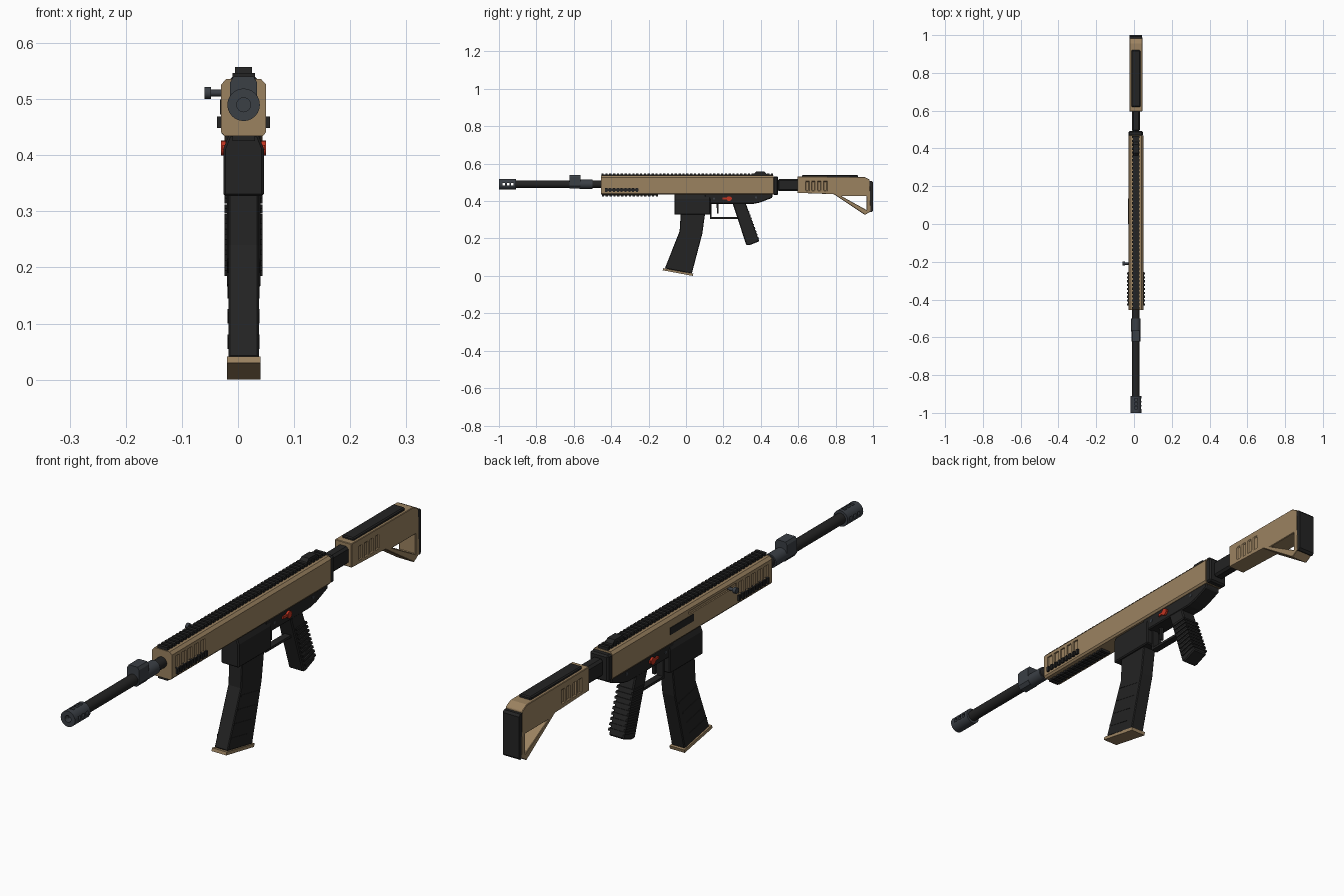
import bpy, bmesh, math
from mathutils import Matrix, Vector

cube = bpy.data.objects.get("Cube")
if cube:
    bpy.data.objects.remove(cube, do_unlink=True)

CX = 0.01   # centre plane of the body
AXIS = 0.49  # barrel height


def material(name, rgb):
    m = bpy.data.materials.new(name)
    m.use_nodes = True
    m.diffuse_color = (*rgb, 1)
    node = next(n for n in m.node_tree.nodes if n.type == 'BSDF_PRINCIPLED')
    node.inputs["Base Color"].default_value = (*rgb, 1)
    node.inputs["Roughness"].default_value = 0.7
    return m


TAN = material("tan", (0.33, 0.225, 0.118))
BLACK = material("black polymer", (0.017, 0.017, 0.017))
STEEL = material("blue grey steel", (0.043, 0.05, 0.06))
RED = material("red", (0.55, 0.035, 0.015))


def finish(name, bm, mat, bevel=0):
    bmesh.ops.recalc_face_normals(bm, faces=bm.faces)
    me = bpy.data.meshes.new(name)
    bm.to_mesh(me)
    bm.free()
    me.materials.append(mat)
    ob = bpy.data.objects.new(name, me)
    bpy.context.collection.objects.link(ob)
    if bevel:
        mod = ob.modifiers.new("bevel", 'BEVEL')
        mod.width, mod.segments = bevel, 1
        mod.limit_method, mod.angle_limit = 'ANGLE', math.radians(30)
    return ob


def add_prism(bm, pts, a, b, axis):
    """Extrude a profile along x (points are y, z) or y (points are x, z)."""
    def place(p, t):
        return (t, p[0], p[1]) if axis == 'x' else (p[0], t, p[1])
    lo = [bm.verts.new(place(p, a)) for p in pts]
    hi = [bm.verts.new(place(p, b)) for p in pts]
    bm.faces.new(lo)
    bm.faces.new(hi)
    for i in range(len(pts)):
        j = (i + 1) % len(pts)
        bm.faces.new((lo[i], lo[j], hi[j], hi[i]))


def prism(name, pts, a, b, mat, axis='x', bevel=0):
    bm = bmesh.new()
    add_prism(bm, pts, a, b, axis)
    return finish(name, bm, mat, bevel)


def slab(name, pts, half, mat, bevel=0):
    return prism(name, pts, CX - half, CX + half, mat, 'x', bevel)


def rect(y0, y1, z0, z1):
    return [(y0, z0), (y1, z0), (y1, z1), (y0, z1)]


def boxes(name, items, mat, bevel=0):
    """One object from boxes given as x range, y range, z range."""
    bm = bmesh.new()
    for x0, x1, y0, y1, z0, z1 in items:
        add_prism(bm, rect(y0, y1, z0, z1), x0, x1, 'x')
    return finish(name, bm, mat, bevel)


def rod(name, radius, a, b, mat, axis='y', at=(CX, AXIS), sides=24):
    """Cylinder from a to b along y (at x, z) or along x (at y, z)."""
    ring = [(at[0] + radius * math.cos(math.tau * i / sides),
             at[1] + radius * math.sin(math.tau * i / sides)) for i in range(sides)]
    ob = prism(name, ring, a, b, mat, axis)
    bpy.ops.object.select_all(action='DESELECT')
    bpy.context.view_layer.objects.active = ob
    ob.select_set(True)
    bpy.ops.object.shade_smooth_by_angle(angle=math.radians(35))
    return ob


def cut(ob, cutter):
    mod = ob.modifiers.new("cut", 'BOOLEAN')
    mod.operation, mod.solver, mod.object = 'DIFFERENCE', 'EXACT', cutter
    with bpy.context.temp_override(object=ob, active_object=ob, selected_objects=[ob]):
        bpy.ops.object.modifier_apply(modifier=mod.name)
    bpy.data.objects.remove(cutter, do_unlink=True)


def side(s, near, far):
    """x range from near to far off the centre plane on side s."""
    return tuple(sorted((CX + s * near, CX + s * far)))


# Barrel group
rod("barrel", 0.02, -0.92, -0.4, BLACK)
rod("barrel_collar", 0.025, -0.57, -0.5, STEEL)
brake = rod("muzzle_brake", 0.029, -1, -0.91, STEEL)
cut(brake, rod("bore_cutter", 0.0125, -1.1, -0.925, STEEL))
cut(brake, boxes("port_cutter", [(-0.1, 0.1, y, y + 0.013, 0.483, 0.498)
                                 for y in (-0.98, -0.958, -0.936)], STEEL))
cut(brake, boxes("top_port_cutter", [(CX - 0.008, CX + 0.008, y, y + 0.013, AXIS, 0.6)
                                     for y in (-0.98, -0.958, -0.936)], STEEL))
block = [(0.018, 0.54), (0.024, 0.53), (0.024, 0.48), (0.014, 0.467)]
prism("gas_block", [(CX + x, z) for x, z in block] + [(CX - x, z) for x, z in block[::-1]],
      -0.622, -0.565, STEEL, 'y')

# Upper receiver with side slots
half = [(0.031, 0.536), (0.04, 0.526), (0.04, 0.441), (0.034, 0.434)]
upper = prism("upper_receiver",
              [(CX + x, z) for x, z in half] + [(CX - x, z) for x, z in half[::-1]],
              -0.455, 0.468, TAN, 'y')
slots = [(*side(s, 0.034, 0.06), y, y + 0.024, 0.468, 0.514)
         for s in (-1, 1) for y in [-0.434 + 0.0365 * i for i in range(5)]]
slots.append((*side(-1, 0.035, 0.06), -0.25, 0.025, 0.505, 0.517))
cut(upper, boxes("slot_cutter", slots, TAN))
boxes("ejection_port", [(*side(-1, 0.035, 0.042), 0.0, 0.135, 0.473, 0.499)], BLACK)

# Rails
boxes("top_rail_base", [(CX - 0.016, CX + 0.016, -0.45, 0.465, 0.53, 0.541)], BLACK)
boxes("top_rail_teeth", [(CX - 0.02, CX + 0.02, y, y + 0.012, 0.536, 0.547)
                         for y in [-0.452 + 0.0206 * i for i in range(45)]], BLACK)
boxes("bottom_rail", [(CX - 0.015, CX + 0.015, -0.45, -0.15, 0.43, 0.436)] +
      [(CX - 0.02, CX + 0.02, y, y + 0.012, 0.425, 0.436)
       for y in [-0.45 + 0.0206 * i for i in range(15)]], BLACK)
for s, label in ((-1, "right"), (1, "left")):
    boxes(label + "_side_rail", [(*side(s, 0.035, 0.042), -0.43, -0.255, 0.453, 0.466)] +
          [(*side(s, 0.036, 0.047), y, y + 0.011, 0.449, 0.469)
           for y in [-0.432 + 0.0206 * i for i in range(9)]], BLACK)

# Rear sight
slab("rear_sight", [(0.36, 0.543), (0.375, 0.557), (0.42, 0.557), (0.435, 0.543)], 0.015, BLACK)

# Charging handle
rod("charging_shaft", 0.006, -0.052, -0.02, STEEL, 'x', (-0.21, 0.511), 12)
rod("charging_knob", 0.011, -0.06, -0.048, STEEL, 'x', (-0.21, 0.511), 12)

# Rear plate, stock tube
boxes("rear_plate", [(CX - 0.039, CX + 0.037, 0.465, 0.493, 0.433, 0.531)], BLACK, 0.006)
boxes("stock_tube", [(CX - 0.021, CX + 0.021, 0.49, 0.62, 0.453, 0.517)], BLACK, 0.008)

# Stock with an open triangle and side grooves
stock = slab("stock", [(0.595, 0.531), (0.955, 0.529), (0.982, 0.515), (0.988, 0.345),
                       (0.957, 0.326), (0.79, 0.437), (0.595, 0.444)], 0.034, TAN)
cut(stock, slab("triangle_cutter", [(0.832, 0.426), (0.966, 0.426), (0.966, 0.352)], 0.2, TAN))
cut(stock, boxes("groove_cutter", [(*side(s, 0.03, 0.06), y, y + 0.017, 0.455, 0.505)
                                   for s in (-1, 1) for y in (0.64, 0.672, 0.704, 0.736)], TAN))
bev = stock.modifiers.new("bevel", 'BEVEL')
bev.width, bev.segments, bev.limit_method = 0.004, 1, 'ANGLE'
slab("cheek_pad", [(0.62, 0.525), (0.92, 0.525), (0.92, 0.54), (0.62, 0.54)], 0.024, BLACK, 0.004)
slab("butt_pad", [(0.98, 0.345), (0.992, 0.34), (1, 0.348), (1, 0.5), (0.993, 0.508),
                  (0.98, 0.508)], 0.033, BLACK)

# Lower receiver
slab("lower_receiver", [(0.1, 0.44), (0.1, 0.385), (0.36, 0.385), (0.395, 0.392),
                        (0.462, 0.418), (0.462, 0.44)], 0.032, BLACK, 0.004)
well = [(0.026, 0.437), (0.036, 0.412), (0.036, 0.327)]
prism("magazine_well", [(CX + x, z) for x, z in well] + [(CX - x, z) for x, z in well[::-1]],
      -0.062, 0.13, BLACK, 'y', 0.004)

# Magazine, side ribs and base
slab("magazine", [(-0.028, 0.34), (-0.034, 0.24), (-0.113, 0.04), (0.031, 0.012),
                  (0.087, 0.225), (0.103, 0.34)], 0.027, BLACK, 0.003)
bm = bmesh.new()
for i in range(4):
    y, z = -0.035 - 0.02 * i, 0.21 - 0.045 * i
    for s in (-1, 1):
        add_prism(bm, [(y, z), (y + 0.1, z - 0.02), (y + 0.1, z - 0.014), (y, z + 0.006)],
                  *side(s, 0.026, 0.0285), 'x')
finish("magazine_ribs", bm, BLACK)
slab("magazine_base", [(-0.122, 0.041), (-0.125, 0.03), (0.036, 0), (0.039, 0.012)], 0.03, TAN)

# Pistol grip with raised ribs
top_front, low_front = Vector((0.245, 0.4)), Vector((0.322, 0.166))
top_back, low_back = Vector((0.315, 0.4)), Vector((0.392, 0.185))
slab("grip", [top_front, low_front, (0.336, 0.163), low_back, top_back], 0.03, BLACK, 0.004)
bm = bmesh.new()
for i in range(9):
    t, u = 0.25 + 0.08 * i, 0.29 + 0.08 * i
    f0, f1 = top_front.lerp(low_front, t), top_front.lerp(low_front, u)
    b0, b1 = top_back.lerp(low_back, t), top_back.lerp(low_back, u)
    add_prism(bm, [f0.lerp(b0, 0.15), f1.lerp(b1, 0.15), f1.lerp(b1, 1.04), f0.lerp(b0, 1.04)],
              CX - 0.034, CX + 0.034, 'x')
finish("grip_ribs", bm, BLACK)

# Trigger and guard
boxes("trigger_guard", [(CX - 0.013, CX + 0.013, 0.128, 0.137, 0.305, 0.39),
                        (CX - 0.013, CX + 0.013, 0.128, 0.285, 0.305, 0.314)], BLACK)
slab("trigger", [(0.163, 0.39), (0.166, 0.335), (0.173, 0.333), (0.175, 0.39)], 0.006, BLACK)

# Selector levers and pins on both sides
for s, label in ((-1, "right"), (1, "left")):
    rod(label + "_selector", 0.013, *side(s, 0.03, 0.04), RED, 'x', (0.23, 0.413), 16)
    boxes(label + "_selector_lever", [(*side(s, 0.03, 0.038), 0.196, 0.245, 0.409, 0.418)], RED)
    for i, at in enumerate(((0.15, 0.413), (0.375, 0.42))):
        rod(f"{label}_pin_{i + 1}", 0.006, *side(s, 0.03, 0.0335), STEEL, 'x', at, 12)
